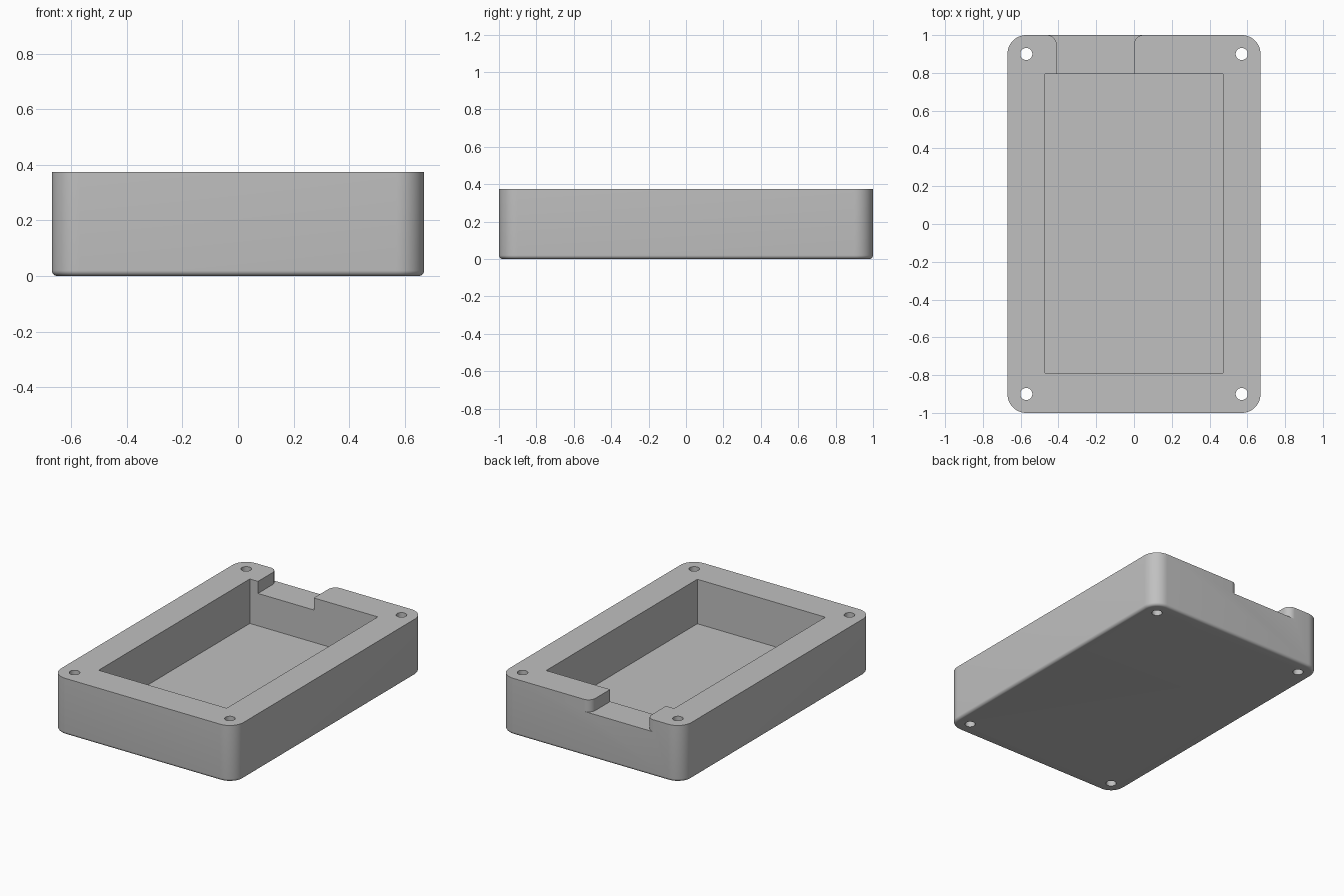
import bpy
import bmesh
from math import cos, sin, pi, radians

cube = bpy.data.objects.get("Cube")
if cube:
    bpy.data.objects.remove(cube, do_unlink=True)

HALF_X, HALF_Y, HEIGHT = 0.67, 1.0, 0.375
CORNER, FILLET = 0.1, 0.02
FLOOR_Z, NOTCH_Z = 0.08, 0.295

grey = bpy.data.materials.new("light grey")
grey.use_nodes = True
colour = (0.53, 0.53, 0.53, 1)
grey.diffuse_color = colour
grey.node_tree.nodes["Principled BSDF"].inputs["Base Color"].default_value = colour


def arc(cx, cy, r, start, end, steps=12):
    angles = [radians(start + (end - start) * i / steps) for i in range(steps + 1)]
    return [(cx + r * cos(a), cy + r * sin(a)) for a in angles]


def rounded_rect(inset):
    x, y = HALF_X - CORNER, HALF_Y - CORNER
    pts = []
    for i, (sx, sy) in enumerate([(1, 1), (-1, 1), (-1, -1), (1, -1)]):
        pts += arc(sx * x, sy * y, CORNER - inset, 90 * i, 90 * i + 90)
    return pts


def loft(name, layers):
    """Closed solid through (outline, height) layers with equal point counts."""
    bm = bmesh.new()
    rings = [[bm.verts.new((x, y, z)) for x, y in pts] for pts, z in layers]
    for low, high in zip(rings, rings[1:]):
        for i in range(len(low)):
            j = (i + 1) % len(low)
            bm.faces.new((low[i], low[j], high[j], high[i]))
    bm.faces.new(rings[0][::-1])
    bm.faces.new(rings[-1])
    bmesh.ops.recalc_face_normals(bm, faces=bm.faces)
    mesh = bpy.data.meshes.new(name)
    bm.to_mesh(mesh)
    bm.free()
    mesh.materials.append(grey)
    obj = bpy.data.objects.new(name, mesh)
    bpy.context.collection.objects.link(obj)
    return obj


# Case body: rounded plan with a small fillet around the underside
layers = []
for i in range(7):
    a = i / 6 * pi / 2
    layers.append((rounded_rect(FILLET * (1 - sin(a))), FILLET * (1 - cos(a))))
layers.append((rounded_rect(0), HEIGHT))
case = loft("case_body", layers)

# Main pocket
pocket = [(-0.47, -0.79), (0.47, -0.79), (0.47, 0.795), (-0.47, 0.795)]
cutters = [loft("pocket_cutter", [(pocket, FLOOR_Z), (pocket, 0.5)])]

# Cable notch in the back wall, with rounded outer corners
notch = [(0, 0.7)] + arc(0.05, 0.95, 0.05, 180, 90) + [(0.05, 1.1), (-0.46, 1.1)]
notch += arc(-0.46, 0.95, 0.05, 90, 0) + [(-0.41, 0.7)]
cutters.append(loft("notch_cutter", [(notch, NOTCH_Z), (notch, 0.5)]))

# Screw holes through all four corners
for sx in (-1, 1):
    for sy in (-1, 1):
        hole = arc(sx * 0.57, sy * 0.9, 0.032, 0, 360, 32)[:-1]
        cutters.append(loft("screw_hole_cutter", [(hole, -0.1), (hole, 0.5)]))

# Cut the body and drop the cutters
bpy.context.view_layer.objects.active = case
case.select_set(True)
for cutter in cutters:
    cutter.hide_render = True
    mod = case.modifiers.new("cut", 'BOOLEAN')
    mod.operation = 'DIFFERENCE'
    mod.solver = 'EXACT'
    mod.object = cutter
    bpy.ops.object.modifier_apply(modifier=mod.name)
    bpy.data.objects.remove(cutter, do_unlink=True)

bpy.ops.object.shade_smooth_by_angle(angle=radians(30))
